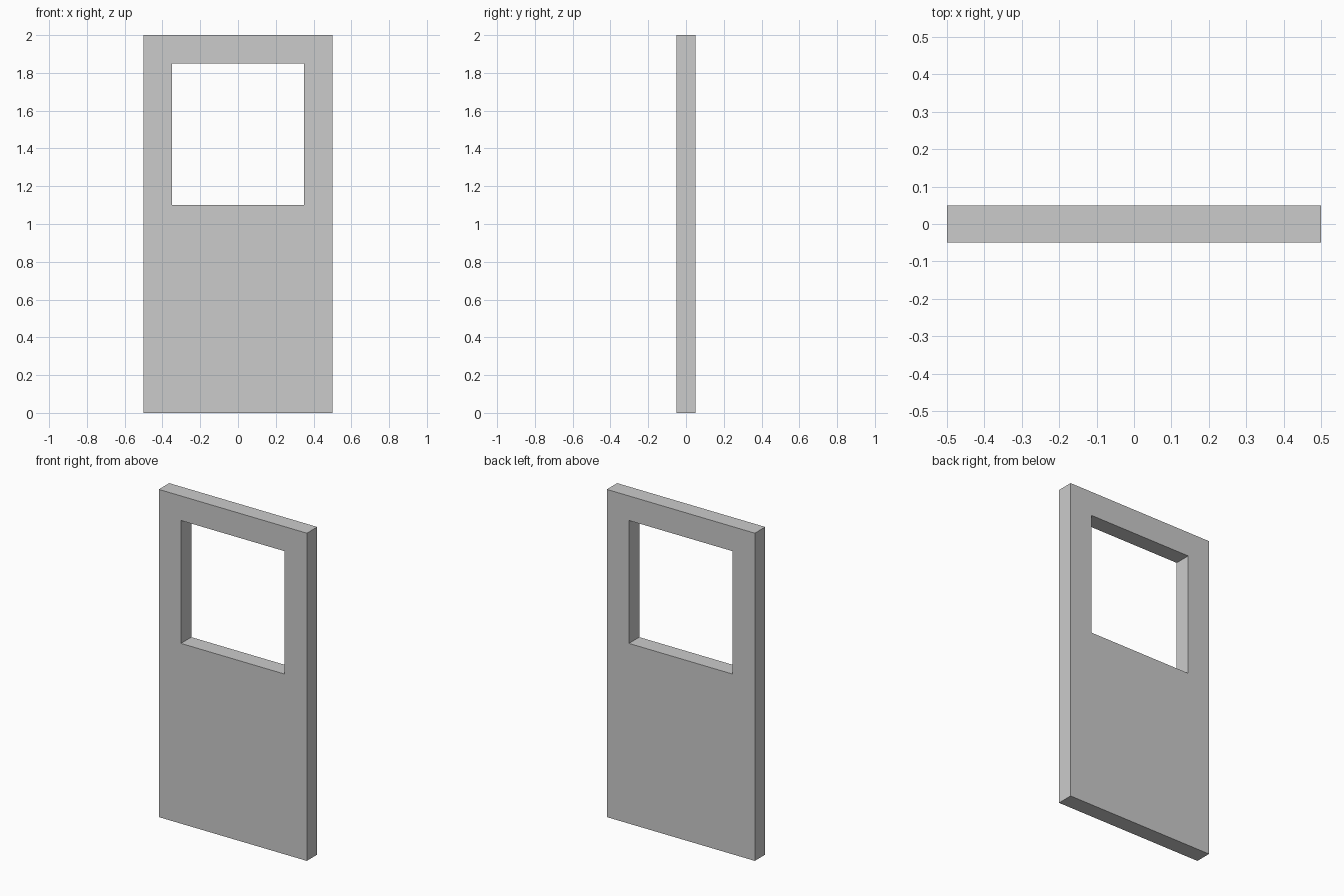
import bpy, bmesh

if "Cube" in bpy.data.objects:
    bpy.data.objects.remove(bpy.data.objects["Cube"])

# Door panel dimensions: outer rectangle and window opening (x0, x1, z0, z1)
OUTER = (-0.5, 0.5, 0.0, 2.0)
WINDOW = (-0.35, 0.35, 1.1, 1.85)
THICKNESS = 0.1


def rectangle(bm, x0, x1, z0, z1, y):
    return [bm.verts.new((x, y, z)) for x, z in ((x0, z0), (x1, z0), (x1, z1), (x0, z1))]


bm = bmesh.new()
# Front and back rings of the panel
front_out, front_in = (rectangle(bm, *r, -THICKNESS / 2) for r in (OUTER, WINDOW))
back_out, back_in = (rectangle(bm, *r, THICKNESS / 2) for r in (OUTER, WINDOW))

# Bridge rings: front face, outer edge, back face, window reveal
rings = [front_out, front_in, back_in, back_out]
for a, b in zip(rings, rings[1:] + rings[:1]):
    for i in range(4):
        j = (i + 1) % 4
        bm.faces.new((a[i], a[j], b[j], b[i]))
bmesh.ops.recalc_face_normals(bm, faces=bm.faces)

mesh = bpy.data.meshes.new("door_panel")
bm.to_mesh(mesh)
bm.free()
door = bpy.data.objects.new("door_panel", mesh)
bpy.context.collection.objects.link(door)
